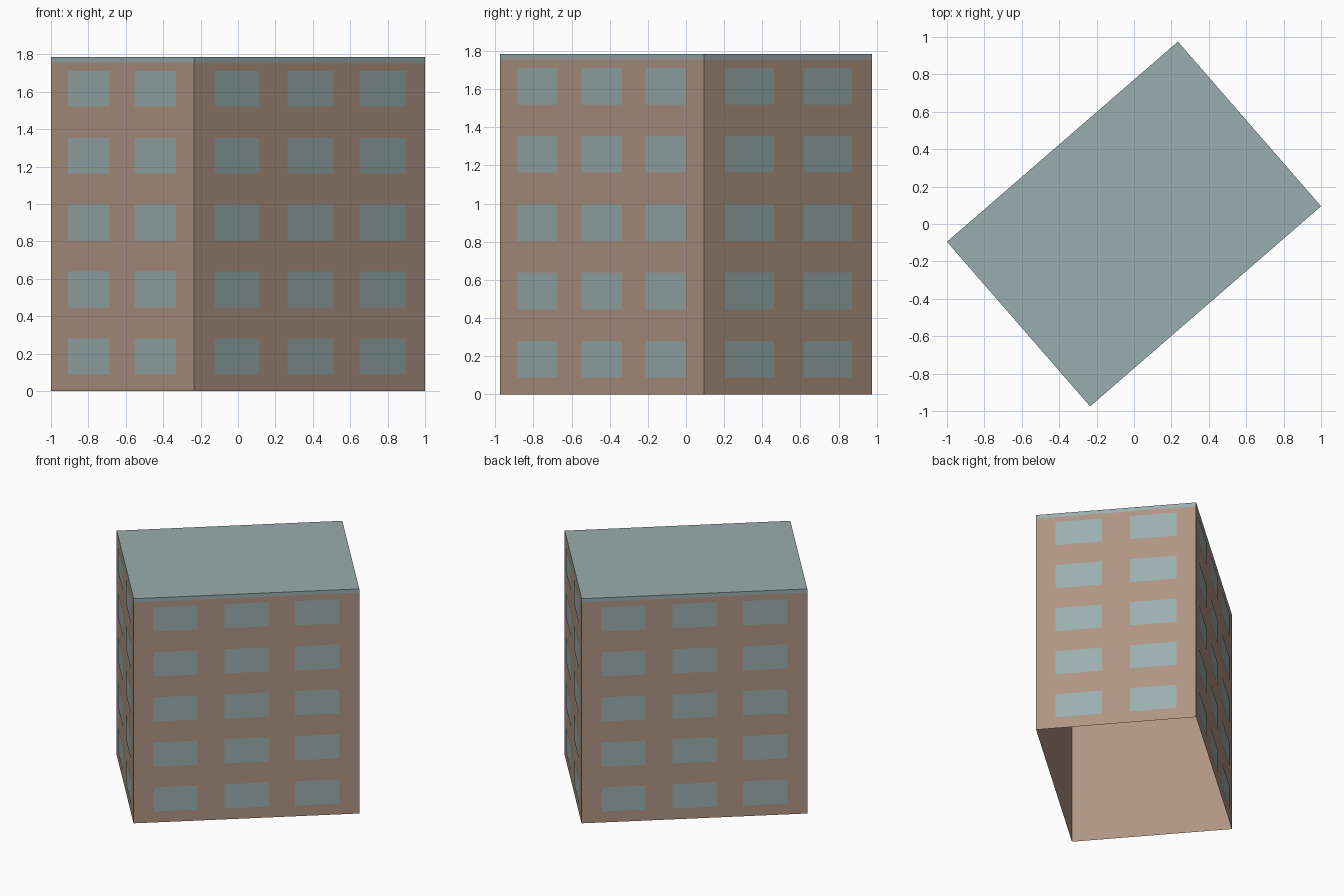
import bpy
import bmesh
from mathutils import Vector

cube = bpy.data.objects.get("Cube")
if cube:
    bpy.data.objects.remove(cube, do_unlink=True)

HEIGHT, BAND = 1.785, 1.755
UP = Vector((0, 0, 1))
# Footprint corners, counter-clockwise from the front corner
front, side = Vector((-0.235, -0.975, 0)), Vector((1, 0.095, 0))
corners = [front, side, -front, -side]


def make_material(name, color):
    mat = bpy.data.materials.new(name)
    mat.use_nodes = True
    mat.diffuse_color = color
    mat.node_tree.nodes["Principled BSDF"].inputs["Base Color"].default_value = color
    return mat


brick = make_material("brown wall", (0.434, 0.301, 0.227, 1))
glass = make_material("grey teal", (0.323, 0.423, 0.418, 1))


def make_object(name, bm, materials):
    mesh = bpy.data.meshes.new(name)
    bm.to_mesh(mesh)
    bm.free()
    for mat in materials:
        mesh.materials.append(mat)
    obj = bpy.data.objects.new(name, mesh)
    bpy.context.collection.objects.link(obj)
    return obj


# Building shell: walls, roof edge band and flat roof, open underneath
bm = bmesh.new()
rings = [[bm.verts.new(c + UP * z) for c in corners] for z in (0, BAND, HEIGHT)]
for low, high in zip(rings, rings[1:]):
    for i in range(4):
        j = (i + 1) % 4
        bm.faces.new((low[i], low[j], high[j], high[i]))
bm.faces.new(rings[-1])
for face in bm.faces:
    face.material_index = int(face.calc_center_median().z > BAND)
make_object("building_shell", bm, [brick, glass])

# Window plates: three columns on the long walls, two on the short walls
LONG = [(0.087, 0.282), (0.403, 0.6), (0.715, 0.913)]
SHORT = [(0.122, 0.412), (0.588, 0.877)]
names = ["front_windows", "left_windows", "back_windows", "right_windows"]
for i, name in enumerate(names):
    start, end = corners[i], corners[(i + 1) % 4]
    along = end - start
    outward = along.cross(UP).normalized() * 0.004
    bm = bmesh.new()
    for a, b in (SHORT if i % 2 else LONG):
        for row in range(5):
            z = 0.088 + row * 0.358
            spots = ((a, z), (b, z), (b, z + 0.192), (a, z + 0.192))
            bm.faces.new([bm.verts.new(start + along * t + UP * h + outward)
                          for t, h in spots])
    make_object(name, bm, [glass])
